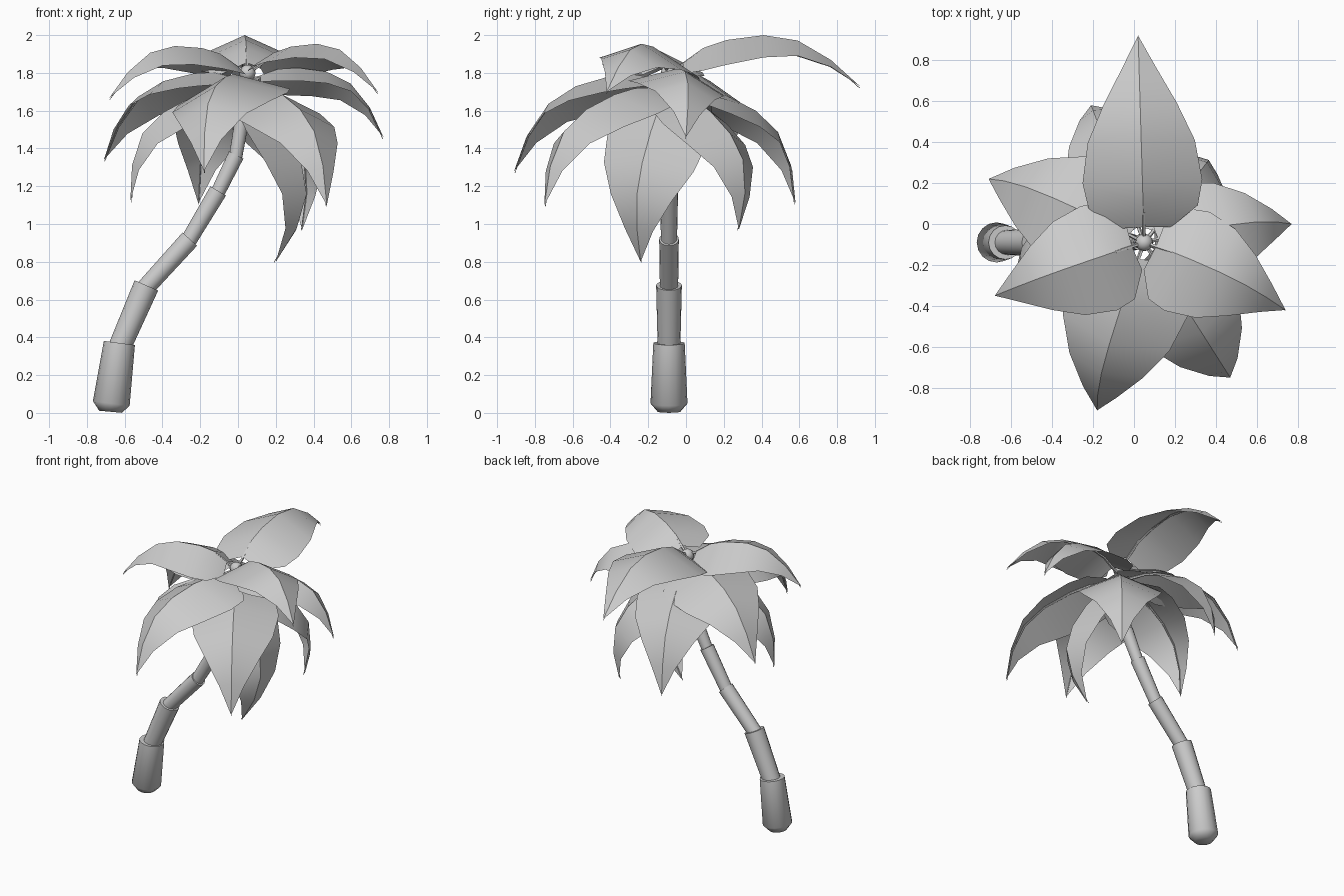
import bpy, bmesh, math
from mathutils import Vector

cube = bpy.data.objects.get("Cube")
if cube:
    bpy.data.objects.remove(cube, do_unlink=True)

grey = bpy.data.materials.new("plain_grey")
grey.use_nodes = True
COLOUR = (0.6, 0.6, 0.6, 1)
grey.diffuse_color = COLOUR
grey.node_tree.nodes["Principled BSDF"].inputs["Base Color"].default_value = COLOUR

CROWN = Vector((0.05, -0.09, 1.8))


def finish(name, bm, angle):
    mesh = bpy.data.meshes.new(name)
    bmesh.ops.recalc_face_normals(bm, faces=bm.faces)
    bm.to_mesh(mesh)
    bm.free()
    mesh.materials.append(grey)
    obj = bpy.data.objects.new(name, mesh)
    bpy.context.collection.objects.link(obj)
    bpy.ops.object.select_all(action='DESELECT')
    obj.select_set(True)
    bpy.context.view_layer.objects.active = obj
    bpy.ops.object.shade_smooth_by_angle(angle=math.radians(angle))
    return obj


def add_tube(bm, points, radii, sides):
    """Capped tube through points, one ring per point."""
    rings = []
    for i, p in enumerate(points):
        axis = (points[min(i + 1, len(points) - 1)] - points[max(i - 1, 0)]).normalized()
        u = axis.cross(Vector((0, 1, 0.01))).normalized()
        v = axis.cross(u)
        rings.append([bm.verts.new(p + radii[i] * (u * math.cos(a) + v * math.sin(a)))
                      for a in (math.tau * k / sides for k in range(sides))])
    for a, b in zip(rings, rings[1:]):
        for k in range(sides):
            n = (k + 1) % sides
            bm.faces.new((a[k], a[n], b[n], b[k]))
    bm.faces.new(rings[0][::-1])
    bm.faces.new(rings[-1])


# Trunk: overlapping sleeves, each (x, z, radius) at its bottom and top
def trunk_point(x, z):
    return Vector((x, CROWN.y, z))


bm = bmesh.new()
add_tube(bm, [trunk_point(-0.675, 0.006), trunk_point(-0.671, 0.05), trunk_point(-0.628, 0.37)],
         [0.06, 0.098, 0.083], 16)
finish("trunk_base", bm, 60)

SLEEVES = [
    ((-0.63, 0.34, 0.06), (-0.485, 0.675, 0.068)),
    ((-0.51, 0.64, 0.048), (-0.255, 0.92, 0.052)),
    ((-0.275, 0.89, 0.042), (-0.105, 1.175, 0.048)),
    ((-0.12, 1.14, 0.037), (-0.01, 1.365, 0.043)),
    ((-0.017, 1.33, 0.035), (0.026, 1.58, 0.038)),
    ((0.022, 1.55, 0.028), (0.05, 1.8, 0.032)),
]
for i, ends in enumerate(SLEEVES):
    bm = bmesh.new()
    add_tube(bm, [trunk_point(x, z) for x, z, r in ends], [r for x, z, r in ends], 16)
    finish(f"trunk_sleeve_{i + 1}", bm, 35)

# Bud at the crown
bm = bmesh.new()
bmesh.ops.create_uvsphere(bm, u_segments=12, v_segments=8, radius=0.043)
bmesh.ops.translate(bm, verts=bm.verts, vec=CROWN)
finish("crown_bud", bm, 60)

# Frond stations along the chord: (distance, arch height, half width)
STATIONS = [(0.07, 0.06, 0.13), (0.17, 0.145, 0.26), (0.29, 0.195, 0.285), (0.48, 0.232, 0.255),
            (0.66, 0.215, 0.175), (0.84, 0.125, 0.08), (1.0, 0.0, 0.0)]
FOLD = 0.45


def frond(name, tip, root_z, lean=(0, 0, 1), width=1.02):
    """Folded blade arching from the crown to its tip; lean tilts its upper face."""
    root = Vector((CROWN.x, CROWN.y, root_z))
    chord = Vector(tip) - root
    size = chord.length
    bulk = (size + 1) / 2
    along = chord.normalized()
    lean = Vector(lean)
    normal = (lean - along * lean.dot(along)).normalized()
    side = along.cross(normal)
    droop = -0.5 * along.z
    bm = bmesh.new()
    rib, rows = [], []
    for t, h, w in STATIONS:
        arch = h * (1 + droop * (t - 0.45))
        p = root + along * size * t + normal * bulk * arch
        rib.append(p)
        row = [bm.verts.new(p)]
        if w:
            row += [bm.verts.new(p + bulk * width * w * (s * side - normal * FOLD)) for s in (-1, 1)]
        rows.append(row)
    for a, b in zip(rows, rows[1:]):
        for k in (1, 2):
            bm.faces.new([a[0], a[k], b[k], b[0]] if len(b) > 1 else [a[0], a[k], b[0]])
    finish(name + "_blade", bm, 32)

    # Slim stalk that continues under the blade as its rib
    bm = bmesh.new()
    path = [root] + [p - normal * 0.01 for p in rib]
    add_tube(bm, path, [0.011 - 0.0013 * i for i in range(len(path))], 5)
    finish(name + "_stalk", bm, 50)


# Upper fronds
UPPER, MIDDLE, LOWER = 1.8, 1.76, 1.72
frond("upper_frond_back", (0.02, 0.92, 1.73), UPPER)
frond("upper_frond_right", (-0.68, -0.35, 1.67), UPPER, (0, 0.04, 1), 1.06)
frond("upper_frond_left", (0.74, -0.42, 1.7), UPPER, (0, 0.15, 1), 1.06)
# Middle fronds
frond("middle_frond_left", (0.77, 0.0, 1.46), MIDDLE, (0, 0.15, 1))
frond("middle_frond_right", (-0.71, 0.22, 1.34), MIDDLE, (0, 0.15, 1), 1.1)
frond("middle_frond_front", (-0.18, -0.91, 1.28), MIDDLE, (-0.12, 0, 1), 1.1)
# Drooping fronds
frond("lower_frond_front_left", (0.47, -0.75, 1.1), LOWER)
frond("lower_frond_right", (-0.57, -0.2, 1.12), LOWER)
frond("lower_frond_back_right", (-0.21, 0.58, 1.11), LOWER)
frond("lower_frond_back_left", (0.34, 0.28, 0.97), LOWER)
frond("lower_frond_left", (0.2, -0.24, 0.8), LOWER, (1, -0.35, 0))
